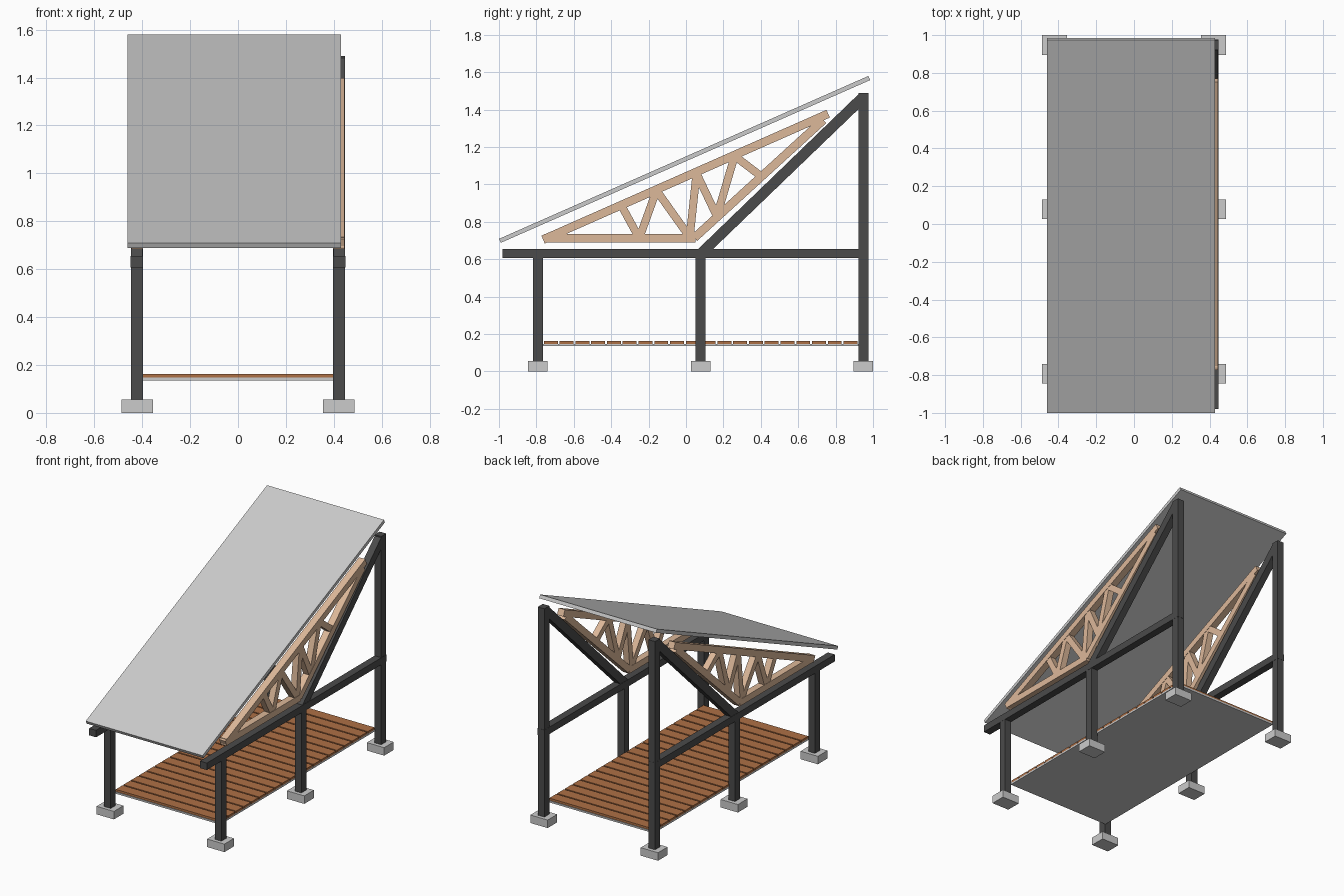
import bpy
import bmesh
from mathutils import Vector

if "Cube" in bpy.data.objects:
    bpy.data.objects.remove(bpy.data.objects["Cube"])


def material(name, rgb):
    m = bpy.data.materials.new(name)
    m.diffuse_color = (*rgb, 1)
    m.use_nodes = True
    m.node_tree.nodes["Principled BSDF"].inputs["Base Color"].default_value = m.diffuse_color
    return m


DARK = material("dark_steel", (0.07, 0.07, 0.07))
TIMBER = material("pale_timber", (0.72, 0.48, 0.32))
DECK = material("deck_timber", (0.42, 0.16, 0.06))


def prism(name, profile, x0, x1, mat=None):
    """Extrude a closed (y, z) profile from x0 to x1."""
    bm = bmesh.new()
    face = bm.faces.new([bm.verts.new((x0, y, z)) for y, z in profile])
    ext = bmesh.ops.extrude_face_region(bm, geom=[face])
    moved = [v for v in ext["geom"] if isinstance(v, bmesh.types.BMVert)]
    bmesh.ops.translate(bm, verts=moved, vec=(x1 - x0, 0, 0))
    bmesh.ops.recalc_face_normals(bm, faces=bm.faces)
    me = bpy.data.meshes.new(name)
    bm.to_mesh(me)
    bm.free()
    ob = bpy.data.objects.new(name, me)
    bpy.context.collection.objects.link(ob)
    if mat:
        me.materials.append(mat)
    return ob


def box(name, x0, x1, y0, y1, z0, z1, mat=None):
    return prism(name, [(y0, z0), (y1, z0), (y1, z1), (y0, z1)], x0, x1, mat)


def strut(name, a, b, width, x0, x1, mat):
    """Rectangular bar between two (y, z) points."""
    a, b = Vector(a), Vector(b)
    d = (b - a).normalized()
    n = Vector((-d.y, d.x)) * width / 2
    return prism(name, [a + n, b + n, b - n, a - n], x0, x1, mat)


# Truss web zigzag between top chord and lower chords
WEB = [(-0.345, 0.887), (-0.25, 0.712), (-0.158, 0.968), (0.02, 0.718),
       (0.056, 1.06), (0.165, 0.83), (0.26, 1.152), (0.40, 1.045)]

for side, s in (("left", -1), ("right", 1)):
    def span(a, b):
        return sorted((s * a, s * b))

    # Footings and posts
    for row, y, top in (("front", -0.792, 0.61), ("middle", 0.078, 0.61), ("back", 0.948, 1.49)):
        box(f"{side}_{row}_footing", *span(0.355, 0.487), y - 0.052, y + 0.052, 0, 0.055)
        box(f"{side}_{row}_post", *span(0.397, 0.447), y - 0.027, y + 0.027, 0.055, top, DARK)

    # Long beam and sloping brace
    box(f"{side}_beam", *span(0.396, 0.448), -0.98, 0.976, 0.607, 0.655, DARK)
    prism(f"{side}_brace", [(0.06, 0.65), (0.14, 0.65), (0.93, 1.41), (0.93, 1.49)],
          *span(0.398, 0.446), DARK)

    # Timber truss
    x = span(0.397, 0.445)
    strut(f"{side}_truss_top_chord", (-0.764, 0.705), (0.76, 1.378), 0.045, *x, TIMBER)
    strut(f"{side}_truss_bottom_chord", (-0.76, 0.712), (0.05, 0.712), 0.045, *x, TIMBER)
    strut(f"{side}_truss_slope_chord", (0.045, 0.715), (0.735, 1.345), 0.045, *x, TIMBER)
    for i, (a, b) in enumerate(zip(WEB, WEB[1:])):
        strut(f"{side}_truss_web_{i + 1}", a, b, 0.042, *span(0.399, 0.443), TIMBER)

# Roof slab
prism("roof", [(-1.0, 0.709), (-0.99, 0.688), (0.985, 1.558), (0.975, 1.58)], -0.461, 0.43)

# Deck base and planks
box("deck_base", -0.40, 0.40, -0.765, 0.922, 0.136, 0.148)
COUNT = 20
PITCH = (0.922 + 0.765) / COUNT
for i in range(COUNT):
    y = -0.765 + i * PITCH
    box(f"deck_plank_{i + 1}", -0.40, 0.40, y + 0.005, y + PITCH - 0.005, 0.148, 0.163, DECK)
